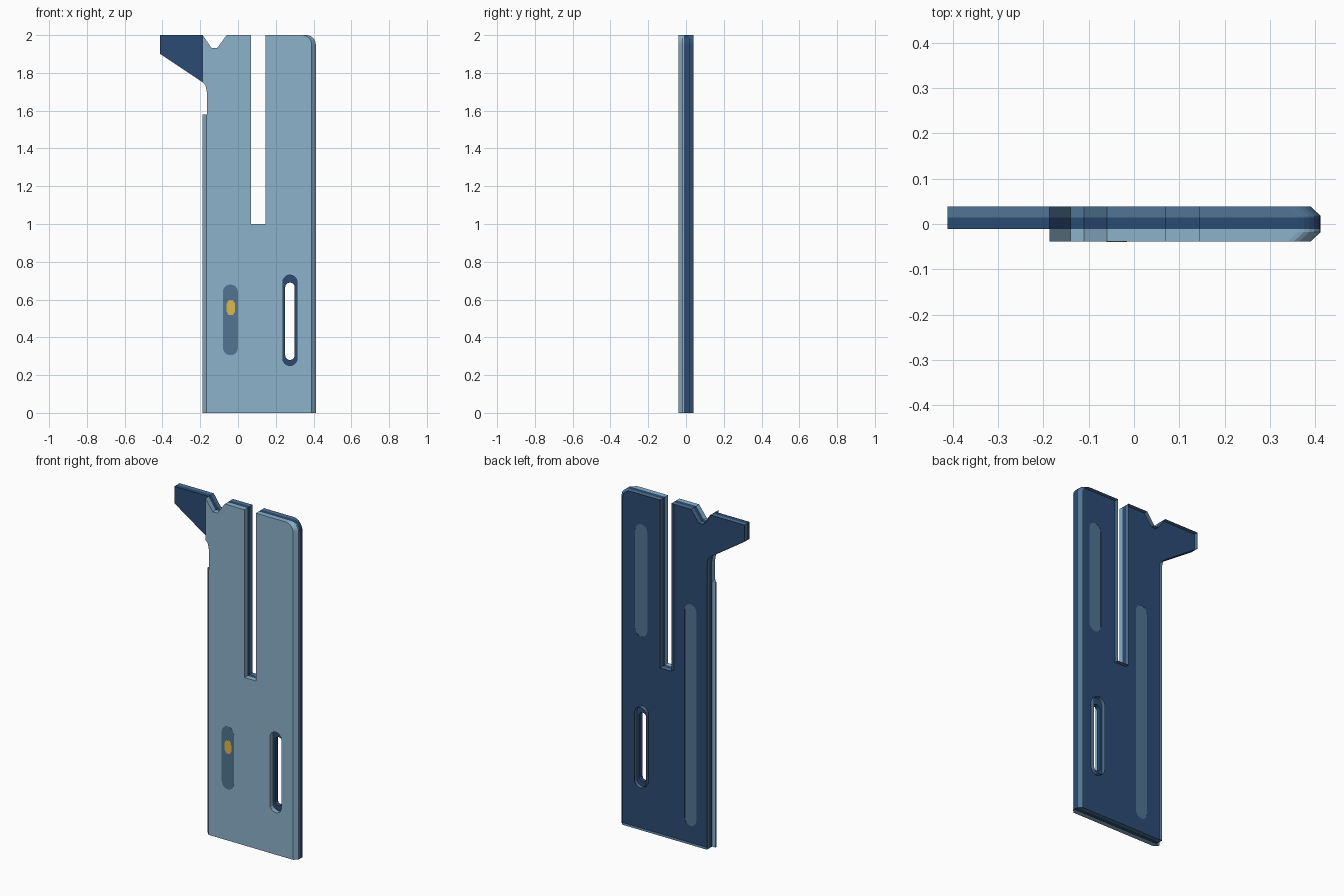
import bpy, bmesh, math

if "Cube" in bpy.data.objects:
    bpy.data.objects.remove(bpy.data.objects["Cube"])


def srgb(v):
    v /= 255
    return v / 12.92 if v <= 0.04045 else ((v + 0.055) / 1.055) ** 2.4


def material(name, rgb):
    m = bpy.data.materials.new(name)
    m.diffuse_color = (*[srgb(c) for c in rgb], 1)
    m.use_nodes = True
    m.node_tree.nodes["Principled BSDF"].inputs["Base Color"].default_value = m.diffuse_color
    return m


LIGHT = material("light_steel_blue", (140, 178, 202))
DARK = material("navy_blue", (43, 75, 117))
MID = material("slate_blue", (81, 116, 147))
GOLD = material("gold", (222, 184, 76))


def outline(xl, xr, arm):
    """Plate silhouette in x,z; the side edges move to make chamfers."""
    r = 0.05
    pts = [(xl, 0), (xr, 0)]
    for i in range(7):
        a = math.pi / 2 * i / 6
        pts.append((xr - r + r * math.cos(a), 2 - r + r * math.sin(a)))
    pts += [(.145, 2), (.145, 1), (.07, 1), (.07, 2),
            (-.06, 2), (-.11, 1.932), (-.14, 1.932), (-.187, 2)]
    if arm:
        pts += [(-.412, 2), (-.412, 1.9)]
    pts += [(-.187, 1.75), (-.172, 1.735), (-.165, 1.70)]
    if not arm:
        # the front lip starts below this step
        pts += [(-.165, 1.58), (xl, 1.58)]
    return pts


def stadium(x, z0, z1, w, n=8):
    """Upright slot with round ends."""
    r = w / 2
    pts = []
    for zc, start in ((z1 - r, 0), (z0 + r, math.pi)):
        for i in range(n + 1):
            a = start + math.pi * i / n
            pts.append((x + r * math.cos(a), zc + r * math.sin(a)))
    return pts


def loft(name, stations, mat, back_cap=True):
    """stations: list of (y, [loops]); the first loop is outer, the rest are holes."""
    bm = bmesh.new()
    rings = [[[bm.verts.new((x, y, z)) for x, z in lp] for lp in loops]
             for y, loops in stations]
    for station in ([rings[0], rings[-1]] if back_cap else [rings[0]]):
        edges = [bm.edges.new((lp[i - 1], lp[i])) for lp in station for i in range(len(lp))]
        bmesh.ops.triangle_fill(bm, edges=edges, use_beauty=True)
    for a, b in zip(rings, rings[1:]):
        for la, lb in zip(a, b):
            for i in range(len(la)):
                bm.faces.new((la[i - 1], la[i], lb[i], lb[i - 1]))
    bmesh.ops.recalc_face_normals(bm, faces=bm.faces)
    me = bpy.data.meshes.new(name)
    bm.to_mesh(me)
    bm.free()
    me.materials.append(mat)
    ob = bpy.data.objects.new(name, me)
    bpy.context.collection.objects.link(ob)
    return ob


Y = 0.0385                       # half thickness
XL, XLC = -.187, -.167           # left lip, full and chamfered
XR, XRC = .412, .39              # right edge, full and chamfered
XB = -.165                       # left edge of core and back
wide = stadium(.275, .25, .73, .076)
narrow = stadium(.275, .28, .69, .05)
long_pocket = stadium(-.04, .10, 1.42, .076)
short_pocket = stadium(.285, 1.14, 1.81, .08)

# Front cover with chamfered sides and a lip on the left
loft("front_cover", [(-Y, [outline(XLC, XRC, False), wide]),
                     (-.018, [outline(XL, XR, False), wide]),
                     (-.011, [outline(XL, XR, False), wide])], LIGHT)

# Core plate with the side arm and two pockets open to the back
core = [outline(XB, XR, True), narrow, long_pocket, short_pocket]
loft("core_plate", [(-.011, core), (.0148, core)], DARK)

# Back tray: thin floor and an open rim, chamfered on the right
loft("back_tray", [(.014, [outline(XB, XR, True), wide]),
                   (.018, [outline(XB, XR, True), wide]),
                   (Y, [outline(XB, XRC, True), wide])], MID, back_cap=False)


# Thin inlays on the front
def inlay(name, loop, y, mat):
    loft(name, [(y - .0005, [loop]), (y + .001, [loop])], mat)


inlay("front_window", stadium(-.04, .305, .68, .08), -Y, MID)
inlay("window_indicator", stadium(-.038, .515, .60, .046, 3), -Y - .0006, GOLD)
